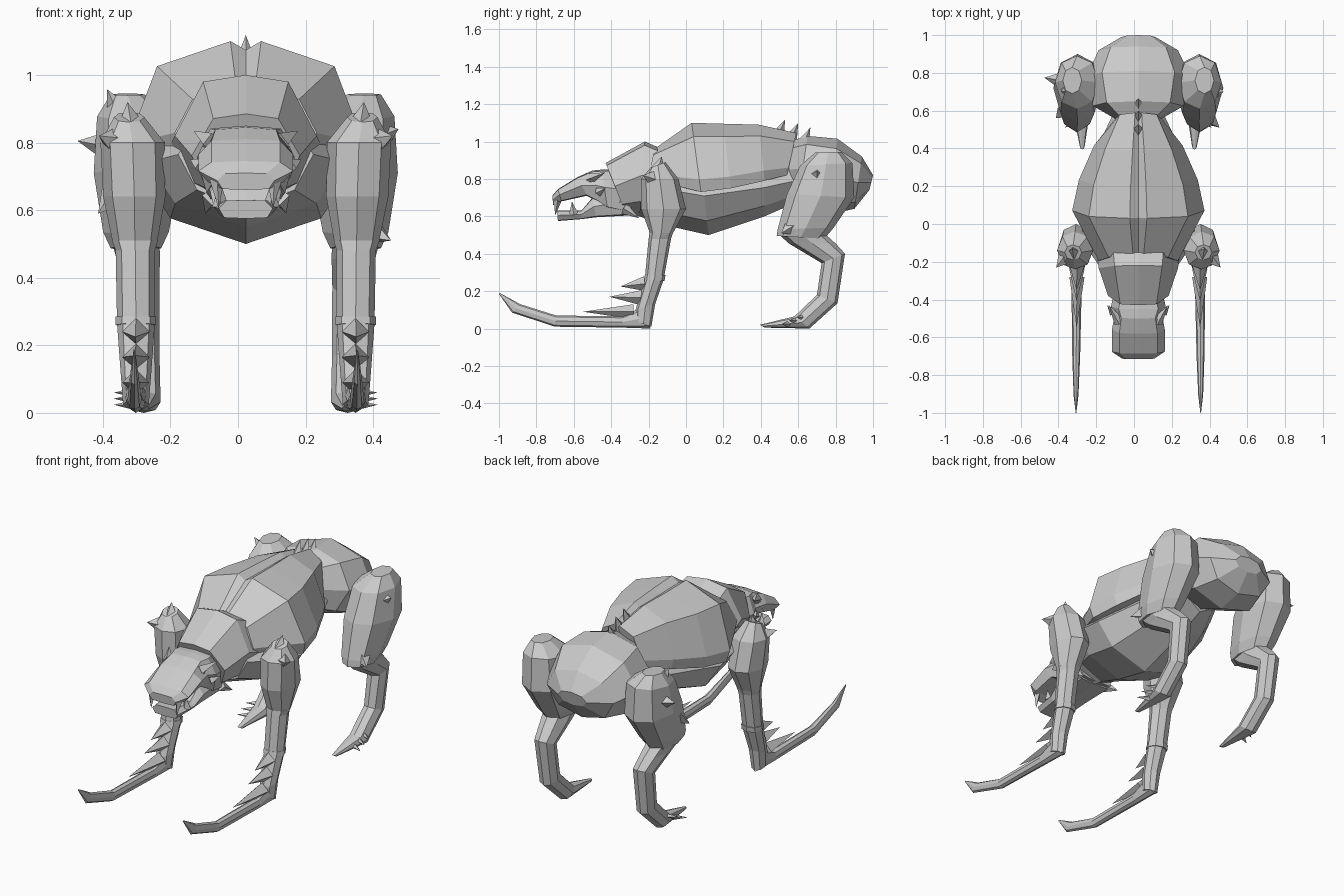
import bpy, bmesh
from mathutils import Vector

CX = 0.023  # the body's symmetry plane


def make(name, verts, faces):
    me = bpy.data.meshes.new(name)
    me.from_pydata([(x + CX, y, z) for x, y, z in verts], [], faces)
    bm = bmesh.new()
    bm.from_mesh(me)
    bmesh.ops.recalc_face_normals(bm, faces=bm.faces)
    bm.to_mesh(me)
    bm.free()
    ob = bpy.data.objects.new(name, me)
    bpy.context.collection.objects.link(ob)
    return ob


def loft(name, rings, half, side=1):
    """Ring = (y, z of edge A, y, z of edge B, centre x, half width);
    half = right-hand profile as (fraction across, fraction from A to B)."""
    prof = half + [(-u, v) for u, v in half[-2:0:-1]]
    n = len(prof)
    verts = [((xc + u * w) * side, ya + (yb - ya) * v, za + (zb - za) * v)
             for ya, za, yb, zb, xc, w in rings for u, v in prof]
    faces = [(r * n + i, r * n + (i + 1) % n, (r + 1) * n + (i + 1) % n, (r + 1) * n + i)
             for r in range(len(rings) - 1) for i in range(n)]
    faces += [tuple(range(n)), tuple(range(len(verts) - n, len(verts)))]
    return make(name, verts, faces)


def spike(name, base, tip, r, side=1):
    """Four-sided spike from base to tip."""
    b, t = Vector(base), Vector(tip)
    d = (t - b).normalized()
    e = d.cross(Vector((1, 0, 0)) if abs(d.x) < 0.8 else Vector((0, 0, 1))).normalized()
    f = d.cross(e)
    verts = [b + (e * c + f * s) * r for c, s in [(1, 0), (0, 1), (-1, 0), (0, -1)]] + [t]
    verts = [(v.x * side, v.y, v.z) for v in verts]
    return make(name, verts, [(0, 1, 2, 3)] + [(i, (i + 1) % 4, 4) for i in range(4)])


OCT = [(0, 0), (.7, .13), (1, .5), (.7, .87), (0, 1)]
BOX = [(0, 0), (.72, .04), (1, .45), (.8, .95), (0, 1)]
TRUNK = [(0, 0), (.6, .05), (1, .45), (.72, .8), (0, 1)]
SHELL = [(0, .07), (.13, 0), (.75, .2), (1, .82), (.95, 1), (0, .9)]

# Body: back shell overhanging the trunk, pelvis, neck
loft("back_shell", [(-.17, .96, -.20, .80, 0, .21), (.03, 1.10, .08, .73, 0, .35),
                    (.20, 1.095, .24, .75, 0, .315), (.39, 1.09, .42, .79, 0, .235),
                    (.59, 1.045, .54, .82, 0, .13)], SHELL)
loft("trunk", [(-.22, .90, -.25, .60, 0, .20), (-.10, .90, -.10, .55, 0, .29),
               (.08, .88, .12, .50, 0, .31), (.42, .88, .42, .60, 0, .21),
               (.64, .90, .58, .67, 0, .12)], TRUNK)
loft("pelvis", [(.55, 1.0, .55, .70, 0, .11), (.65, 1.03, .60, .68, 0, .24),
                (.81, 1.015, .76, .61, 0, .275), (.94, .92, .90, .64, 0, .21),
                (1.0, .82, .98, .74, 0, .09)], OCT)
loft("neck", [(-.15, .97, -.18, .59, 0, .22), (-.22, 1.0, -.25, .60, 0, .21),
              (-.43, .885, -.32, .61, 0, .16)], TRUNK)

# Head: skull with snout, open lower jaw
loft("skull", [(-.36, .85, -.28, .61, 0, .12), (-.45, .85, -.42, .64, 0, .145),
               (-.50, .845, -.46, .67, 0, .125), (-.58, .81, -.53, .71, 0, .14),
               (-.685, .745, -.665, .68, 0, .14), (-.715, .71, -.71, .66, 0, .085)], BOX)
loft("lower_jaw", [(-.36, .74, -.30, .605, 0, .115), (-.50, .70, -.48, .595, 0, .105),
                   (-.56, .63, -.56, .585, 0, .095), (-.69, .63, -.685, .575, 0, .08)], BOX)

for s, side in ((1, "right"), (-1, "left")):
    # Face details
    spike(f"upper_fang_{side}", (.085, -.685, .69), (.08, -.70, .605), .022, s)
    spike(f"lower_fang_{side}", (.075, -.60, .61), (.075, -.61, .68), .025, s)
    spike(f"brow_{side}", (.10, -.52, .80), (.155, -.43, .835), .03, s)
    spike(f"eye_{side}", (.10, -.50, .79), (.13, -.52, .79), .025, s)
    spike(f"cheek_{side}", (.13, -.47, .73), (.165, -.43, .75), .025, s)
    spike(f"jaw_spike_{side}", (.10, -.33, .64), (.12, -.25, .59), .03, s)

    # Front limb and long blade claw
    loft(f"front_leg_{side}",
         [(-.19, .86, -.11, .89, .345, .045), (-.24, .80, -.04, .80, .335, .095),
          (-.24, .64, 0, .64, .33, .092), (-.19, .50, -.075, .50, .328, .065)], OCT, s)
    loft(f"forearm_{side}",
         [(-.195, .51, -.07, .51, .328, .068), (-.20, .48, -.08, .48, .327, .058),
          (-.22, .27, -.12, .26, .325, .056), (-.27, .10, -.165, .13, .325, .045),
          (-.27, .04, -.185, .01, .325, .038)], OCT, s)
    loft(f"wrist_cuff_{side}", [(-.22, .285, -.11, .285, .325, .060),
                                (-.225, .265, -.115, .255, .325, .060)], OCT, s)
    loft(f"blade_claw_{side}",
         [(-.22, .12, -.19, .0, .325, .034), (-.34, .065, -.34, .005, .327, .027),
          (-.695, .07, -.70, .01, .329, .021), (-.885, .13, -.93, .085, .33, .013),
          (-.995, .19, -1.0, .185, .33, .002)], OCT, s)
    for i, (by, bz, ty, tz) in enumerate([(-.22, .24, -.35, .225), (-.24, .165, -.41, .17),
                                          (-.28, .09, -.55, .09)]):
        spike(f"forearm_spike_{i}_{side}", (.325, by, bz), (.327, ty, tz), .04, s)
    # Shoulder spikes
    spike(f"shoulder_spike_{side}", (.38, -.17, .80), (.435, -.23, .82), .05, s)
    spike(f"shoulder_tip_{side}", (.34, -.15, .85), (.35, -.13, .92), .04, s)

    # Hind limb: thigh, then hooked shank with foot
    loft(f"thigh_{side}",
         [(.69, .94, .83, .945, .35, .05), (.61, .87, .89, .885, .325, .115),
          (.54, .72, .90, .70, .322, .128), (.49, .53, .79, .54, .325, .097),
          (.485, .495, .74, .48, .325, .075)], OCT, s)
    loft(f"shank_{side}",
         [(.50, .50, .75, .50, .325, .070), (.55, .455, .80, .455, .318, .064),
          (.725, .35, .85, .40, .31, .054), (.70, .18, .81, .135, .305, .05),
          (.58, .065, .66, .0, .302, .05), (.395, .02, .42, .005, .297, .012)], OCT, s)
    for i in range(3):
        spike(f"toe_spur_{i}_{side}", (.32, .63 - i * .04, .06 - i * .018),
              (.39, .59 - i * .04, .06 - i * .018), .018, s)

# Uneven thigh spikes
spike("thigh_spike_left", (-.41, .76, .79), (-.498, .775, .805), .045)
spike("thigh_top_spike_left", (-.37, .72, .88), (-.41, .70, .957), .045)
spike("thigh_low_spike_left", (-.39, .60, .64), (-.437, .56, .59), .045)
spike("thigh_spike_right", (.40, .70, .82), (.452, .70, .84), .045)
spike("knee_spike_right", (.37, .56, .54), (.43, .51, .51), .045)

# Dorsal spikes
for i, (y, z) in enumerate([(.53, 1.118), (.60, 1.10), (.665, 1.075)]):
    spike(f"dorsal_spike_{i}", (0, y - .04, z - .09), (0, y, z), .035)
